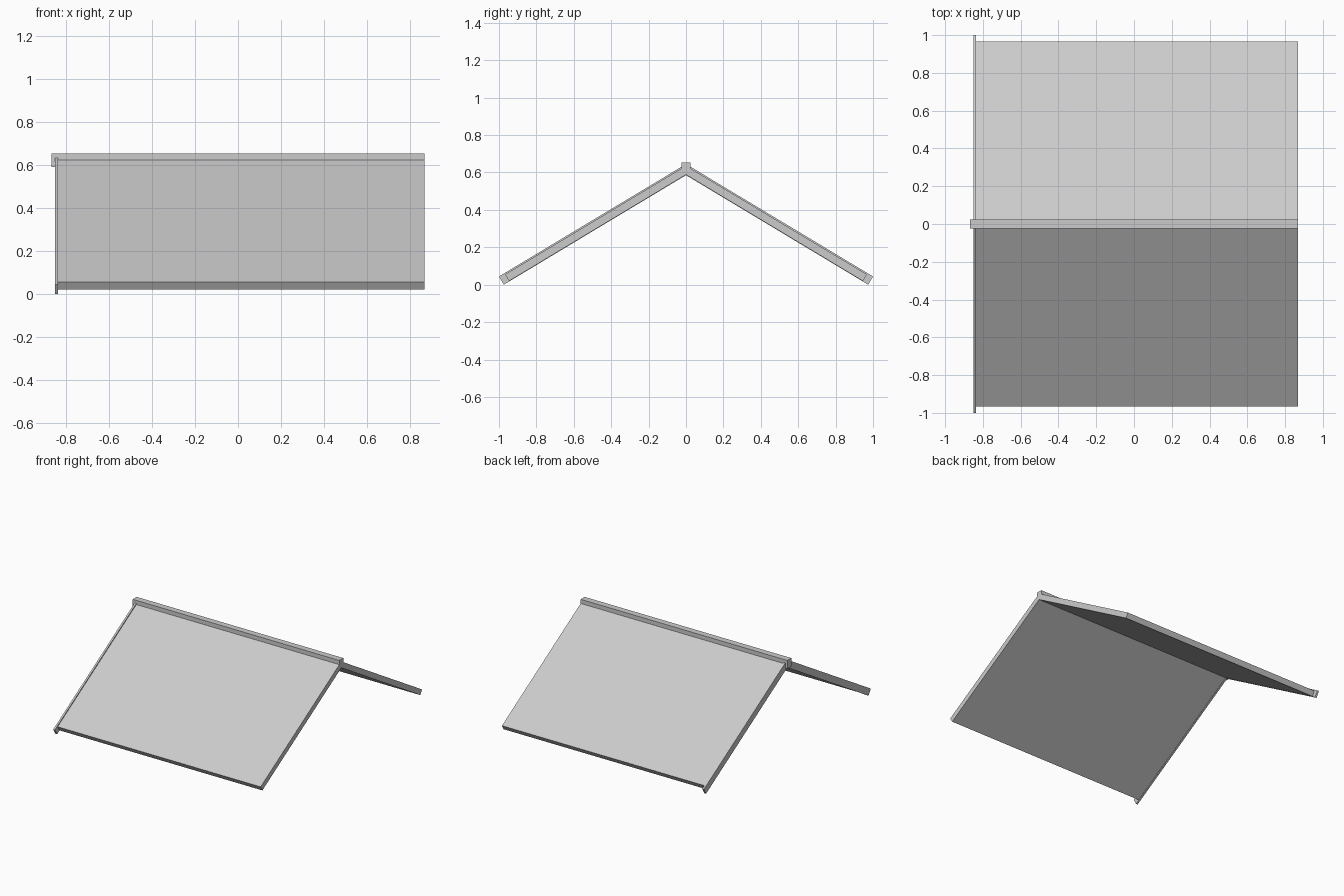
import bpy
import math
from mathutils import Vector

cube = bpy.data.objects.get("Cube")
if cube:
    bpy.data.objects.remove(cube, do_unlink=True)

grey = bpy.data.materials.new("light_grey")
grey.use_nodes = True
colour = (0.6, 0.6, 0.6, 1)
grey.diffuse_color = colour
grey.node_tree.nodes["Principled BSDF"].inputs["Base Color"].default_value = colour

PITCH = math.tan(math.radians(31))


def prism(name, profile, x0, x1):
    """Extrude a (y, z) profile along x."""
    n = len(profile)
    verts = [Vector((x, y, z)) for x in (x0, x1) for y, z in profile]
    faces = [list(range(n))[::-1], list(range(n, 2 * n))]
    faces += [[i, (i + 1) % n, (i + 1) % n + n, i + n] for i in range(n)]
    mesh = bpy.data.meshes.new(name)
    mesh.from_pydata(verts, [], faces)
    # Mirrored profiles wind the other way, so turn their faces outward
    area = sum(profile[i][0] * profile[(i + 1) % n][1]
               - profile[(i + 1) % n][0] * profile[i][1] for i in range(n))
    if area < 0:
        mesh.flip_normals()
    mesh.materials.append(grey)
    obj = bpy.data.objects.new(name, mesh)
    bpy.context.collection.objects.link(obj)
    return obj


def slope(name, side, eave_y, eave_z, thickness, x0, x1):
    """Sloping board with a square-cut eave, mitred at the ridge."""
    a = math.atan(PITCH)
    low_y = eave_y - thickness * math.sin(a)
    low_z = eave_z - thickness * math.cos(a)
    profile = [(eave_y, eave_z), (low_y, low_z),
               (0, low_z + low_y * PITCH), (0, eave_z + eave_y * PITCH)]
    return prism(name, [(side * y, z) for y, z in profile], x0, x1)


# Roof panels and the slightly proud gable trim, front and back
for label, side in (("front", -1), ("back", 1)):
    slope(label + "_roof_panel", side, 0.967, 0.055, 0.041, -0.836, 0.867)
    slope(label + "_gable_trim", side, 1.0, 0.044, 0.051, -0.85, -0.836)

# Ridge beam, projecting past the gable trim
r = 0.024
prism("ridge_beam", [(-r, 0.59), (r, 0.59), (r, 0.653), (-r, 0.653)], -0.867, 0.867)
